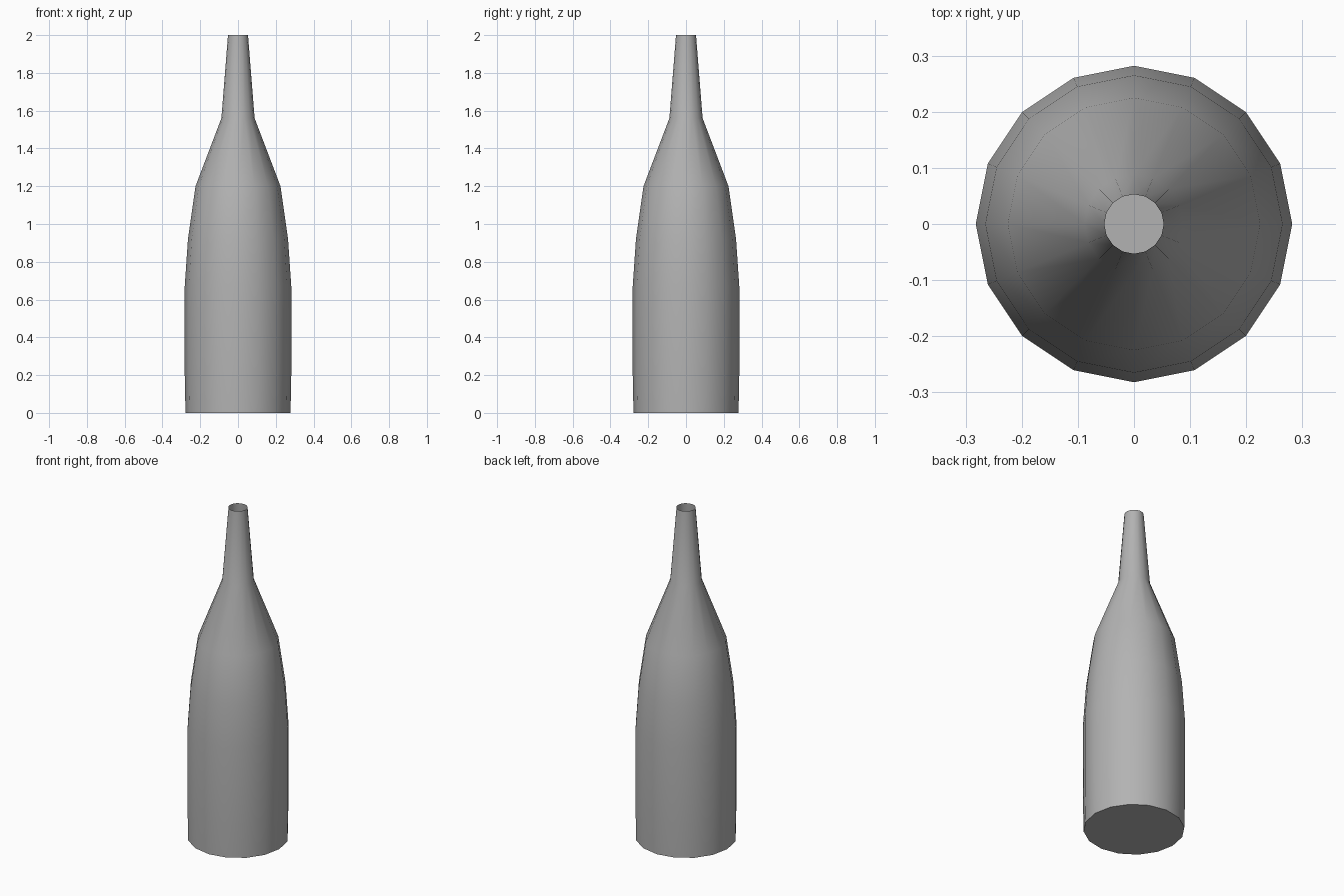
import bpy
import bmesh
from math import cos, sin, tau, radians

cube = bpy.data.objects.get("Cube")
if cube:
    bpy.data.objects.remove(cube, do_unlink=True)

SIDES = 16

# Outline of the bottle as (radius, height), from base to open mouth
PROFILE = [(0.278, 0), (0.282, 0.2), (0.282, 0.67), (0.265, 0.92),
           (0.225, 1.2), (0.088, 1.56), (0.053, 2)]

glass = bpy.data.materials.new("grey glass")
glass.use_nodes = True
grey = (0.45, 0.45, 0.45, 1)
glass.diffuse_color = grey
glass.node_tree.nodes["Principled BSDF"].inputs["Base Color"].default_value = grey


def lathe(name, profile, material):
    """Turn a profile around z, closed below and open above."""
    bm = bmesh.new()
    rings = [[bm.verts.new((r * cos(tau * i / SIDES), r * sin(tau * i / SIDES), z))
              for i in range(SIDES)] for r, z in profile]
    for low, high in zip(rings, rings[1:]):
        for i in range(SIDES):
            j = (i + 1) % SIDES
            bm.faces.new((low[i], low[j], high[j], high[i]))
    bm.faces.new(rings[0][::-1])
    mesh = bpy.data.meshes.new(name)
    bm.to_mesh(mesh)
    bm.free()
    mesh.materials.append(material)
    obj = bpy.data.objects.new(name, mesh)
    bpy.context.collection.objects.link(obj)
    return obj


# Smooth walls with a sharp rim around the base
bottle = lathe("bottle", PROFILE, glass)
bpy.ops.object.select_all(action="DESELECT")
bottle.select_set(True)
bpy.context.view_layer.objects.active = bottle
bpy.ops.object.shade_smooth_by_angle(angle=radians(40))
